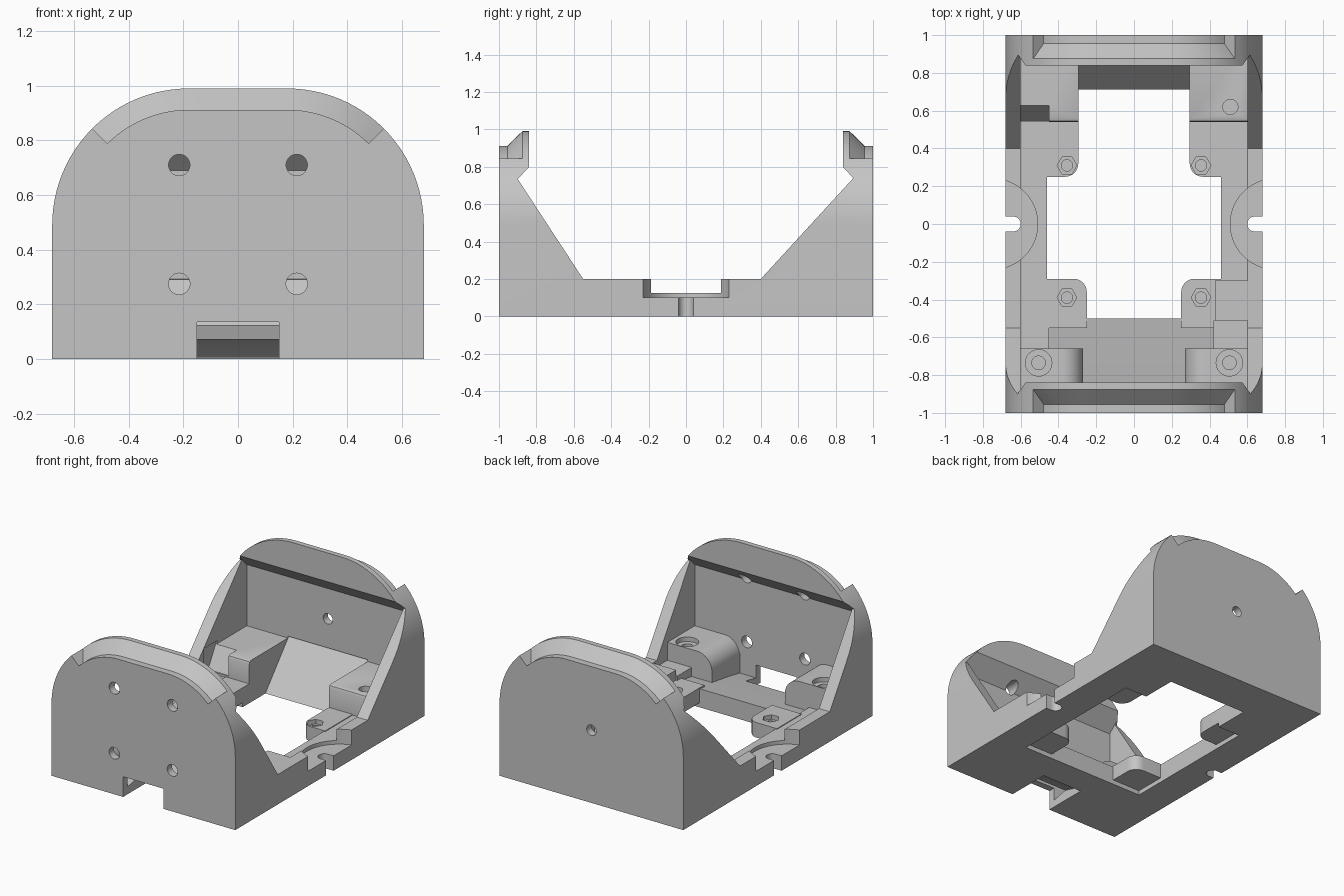
import bpy, bmesh
from math import sin, cos, pi, radians

if "Cube" in bpy.data.objects:
    bpy.data.objects.remove(bpy.data.objects["Cube"])

grey = bpy.data.materials.new("plain_grey")
grey.use_nodes = True
grey.diffuse_color = (0.56, 0.56, 0.56, 1)
grey.node_tree.nodes["Principled BSDF"].inputs["Base Color"].default_value = (0.56, 0.56, 0.56, 1)


def finish(name, bm):
    bmesh.ops.recalc_face_normals(bm, faces=bm.faces)
    mesh = bpy.data.meshes.new(name)
    bm.to_mesh(mesh)
    bm.free()
    ob = bpy.data.objects.new(name, mesh)
    mesh.materials.append(grey)
    bpy.context.collection.objects.link(ob)
    return ob


def loft(name, sections):
    """Skin a row of closed sections and cap both ends."""
    bm = bmesh.new()
    rings = [[bm.verts.new(p) for p in section] for section in sections]
    n = len(rings[0])
    for r0, r1 in zip(rings, rings[1:]):
        for i in range(n):
            j = (i + 1) % n
            bm.faces.new((r0[i], r0[j], r1[j], r1[i]))
    bm.faces.new(rings[0])
    bm.faces.new(rings[-1])
    return finish(name, bm)


def prism(name, pts, axis, a, b):
    """Extrude a flat profile along an axis from a to b."""
    place = {"x": lambda p, t: (t, p[0], p[1]),
             "y": lambda p, t: (p[0], t, p[1]),
             "z": lambda p, t: (p[0], p[1], t)}[axis]
    return loft(name, [[place(p, t) for p in pts] for t in (a, b)])


def arc(cx, cy, r, start, end, n=16):
    return [(cx + r * cos(radians(start + (end - start) * i / n)),
             cy + r * sin(radians(start + (end - start) * i / n))) for i in range(n + 1)]


def disc(cx, cy, r, n=32):
    return arc(cx, cy, r, 0, 360 - 360 / n, n - 1)


def rect(x0, x1, y0, y1):
    return [(x0, y0), (x1, y0), (x1, y1), (x0, y1)]


def mirrored(pts, s):
    return [(p[0] * s, p[1]) for p in pts]


def cut(ob, cutter):
    cutter.hide_render = True
    mod = ob.modifiers.new("cut", "BOOLEAN")
    mod.operation = "DIFFERENCE"
    mod.object = cutter
    mod.solver = "MANIFOLD"
    bpy.context.view_layer.objects.active = ob
    try:
        bpy.ops.object.modifier_apply(modifier=mod.name)
    except RuntimeError:
        mod.solver = "EXACT"
        bpy.ops.object.modifier_apply(modifier=mod.name)
    bpy.data.objects.remove(cutter)


def smooth(ob):
    bpy.ops.object.select_all(action="DESELECT")
    ob.select_set(True)
    bpy.context.view_layer.objects.active = ob
    bpy.ops.object.shade_smooth_by_angle(angle=radians(25))


# Body: arched block
outline = [(-0.68, 0), (0.68, 0)] + arc(0.18, 0.49, 0.5, 0, 90, 24) + arc(-0.18, 0.49, 0.5, 90, 180, 24)
body = prism("cradle_body", outline, "y", -1, 1)

# Stepped chamfer swept over the crown of each end wall
profile = [(1.1, 0.422), (0.955, 0.422), (0.87, 0.505), (0.87, 0.65), (1.1, 0.65)]
angles = [(0.18, 45 + 3.75 * i) for i in range(13)] + [(-0.18, 90 + 3.75 * i) for i in range(13)]
for s in (-1, 1):
    cut(body, loft("crown_cutter", [[(cx + r * cos(radians(t)), s * y, 0.49 + r * sin(radians(t)))
                                     for y, r in profile] for cx, t in angles]))

# Side cutaway leaving two end walls
cut(body, prism("side_cutter", [(-0.55, 0.2), (0.4, 0.2), (0.895, 0.74), (0.84, 0.795), (0.84, 1.2),
                                (-0.84, 1.2), (-0.84, 0.795), (-0.9, 0.735)], "x", -1, 1))
# Inner cavity with undercut lips and raised rear ledge
cut(body, prism("cavity_cutter", [(-0.95, 0.125), (0.54, 0.125), (0.54, 0.26), (0.546, 0.274), (0.56, 0.28),
                                  (0.95, 0.28), (0.95, 0.69), (0.8, 0.836), (-0.8, 0.836),
                                  (-0.95, 0.69)], "x", -0.6, 0.6))
# Floor openings, the rear one ending in a ramp
cut(body, prism("opening_cutter", rect(-0.46, 0.46, -0.5, 0.47), "z", -0.1, 0.19))
cut(body, prism("ramp_cutter", [(0.4, -0.1), (0.625, -0.1), (0.96, 0.29), (0.4, 0.4)], "x", -0.295, 0.295))
cut(body, prism("ledge_notch_cutter", [(0.5, 0.14), (0.548, 0.14), (0.64, 0.3), (0.5, 0.3)],
                "x", -0.605, -0.45))
# Sloping front floor and the cable slot beneath it
cut(body, prism("front_floor_cutter", [(-0.955, 0.19), (-0.955, 0.05), (-0.84, 0.072), (-0.48, 0.127),
                                       (-0.48, 0.19)], "x", -0.45, 0.45))
cut(body, prism("slot_cutter", [(-1.1, -0.1), (-0.66, -0.1), (-0.7, 0.005), (-0.75, 0.045), (-0.87, 0.077),
                                (-0.88, 0.135), (-1.1, 0.135)], "x", -0.15, 0.15))
# Round side pockets and rounded slots
for s in (-1, 1):
    cut(body, prism("pocket_cutter", disc(0.75 * s, 0, 0.24, 64), "z", 0.1, 0.4))
    slot = [(1, -0.04), (1, 0.04)] + arc(0.64, 0, 0.04, 90, 270)
    cut(body, prism("side_slot_cutter", mirrored(slot, s), "z", -0.1, 0.37))
# Wall holes and the ledge hole
for x in (-0.215, 0.215):
    for z in (0.275, 0.71):
        cut(body, prism("hole_cutter", disc(x, z, 0.039), "y", -1.1, -0.86))
cut(body, prism("hole_cutter", disc(0, 0.487, 0.035), "y", 0.9, 1.1))
cut(body, prism("hole_cutter", disc(0.51, 0.62, 0.04), "z", 0.05, 0.4))
smooth(body)

# Front screw bosses with a rounded inner shoulder
for s, side in ((-1, "right"), (1, "left")):
    shape = [(0.61, 0.05), (0.61, 0.28)] + arc(0.38, 0.17, 0.11, 90, 180) + [(0.27, 0.05)]
    boss = prism(side + "_screw_boss", mirrored(shape, s), "y", -0.96, -0.66)
    cut(boss, prism("bore_cutter", disc(0.505 * s, -0.735, 0.07), "z", 0.25, 0.4))
    cut(boss, prism("bore_cutter", disc(0.505 * s, -0.735, 0.036), "z", 0.1, 0.4))
    smooth(boss)

# Corner tabs with hexagonal nut pockets
for s, side in ((-1, "right"), (1, "left")):
    for end, y0, y1, inner, hole_y in (("rear", 0.25, 0.545, 0.295, 0.31), ("front", -0.29, -0.55, 0.25, -0.39)):
        d = 1 if y1 > y0 else -1
        r = 0.07
        corner = [(inner + r - r * cos(pi / 2 * i / 8), y0 + d * (r - r * sin(pi / 2 * i / 8))) for i in range(9)]
        shape = corner + [(0.47, y0), (0.47, y1), (inner, y1)]
        tab = prism(side + "_" + end + "_tab", mirrored(shape, s), "z", 0.03, 0.13)
        cut(tab, prism("nut_cutter", disc(0.355 * s, hole_y, 0.052, 6), "z", 0.1, 0.3))
        cut(tab, prism("nut_cutter", disc(0.355 * s, hole_y, 0.03), "z", 0.05, 0.32))
        smooth(tab)

# Raised pads on the left rail
prism("left_rail_pad", rect(0.43, 0.61, -0.51, -0.3), "z", 0.05, 0.198)
prism("left_rail_step", rect(0.42, 0.61, -0.68, -0.51), "z", 0.05, 0.16)
